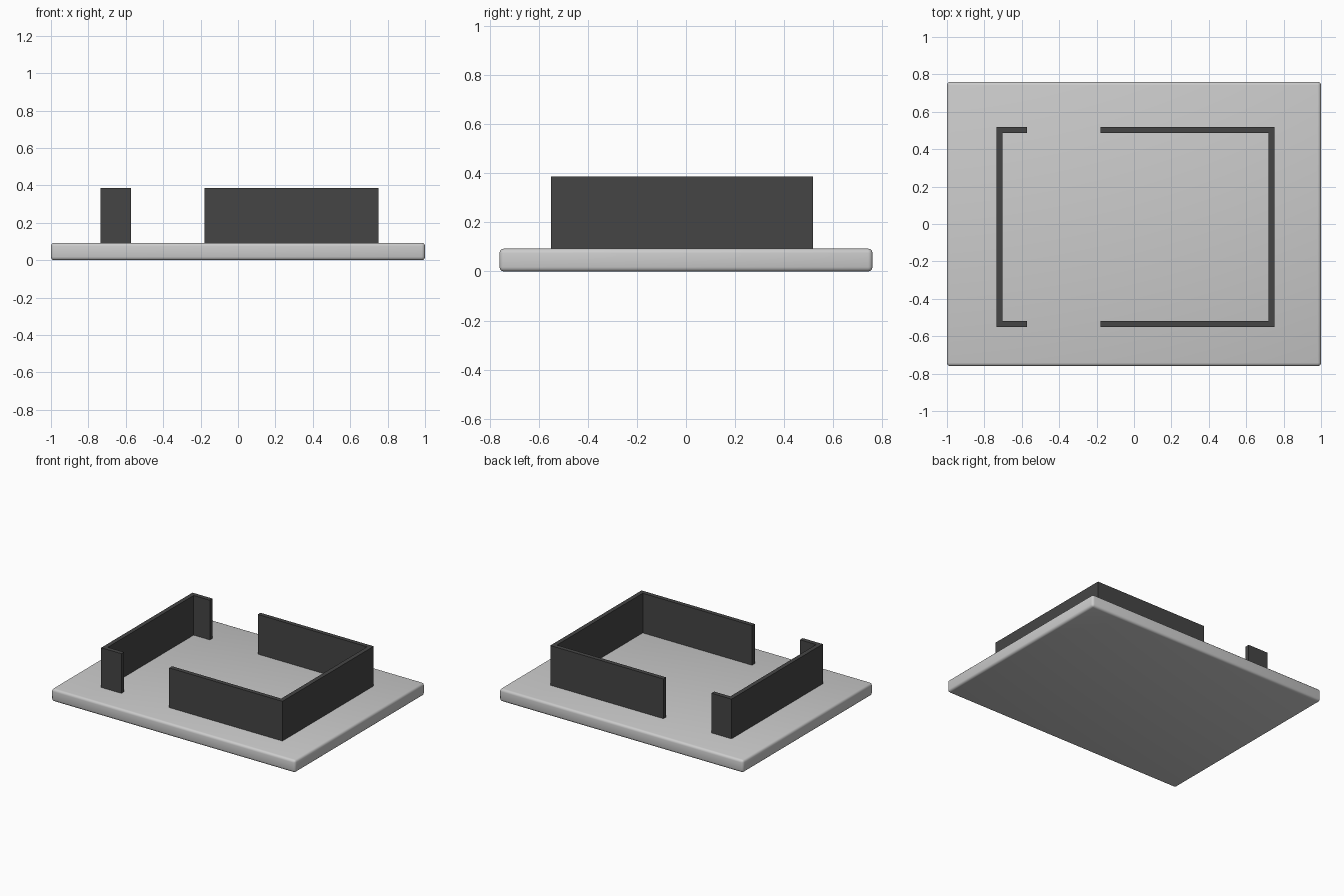
import bpy, bmesh
from math import radians

if "Cube" in bpy.data.objects:
    bpy.data.objects.remove(bpy.data.objects["Cube"])


def activate(ob):
    bpy.ops.object.select_all(action='DESELECT')
    ob.select_set(True)
    bpy.context.view_layer.objects.active = ob


def prism(name, outline, z0, z1):
    """Extrude a counter-clockwise xy outline from z0 to z1."""
    bm = bmesh.new()
    face = bm.faces.new([bm.verts.new((x, y, z0)) for x, y in outline])
    ext = bmesh.ops.extrude_face_region(bm, geom=[face], use_keep_orig=True)
    for v in ext['geom']:
        if isinstance(v, bmesh.types.BMVert):
            v.co.z = z1
    bmesh.ops.recalc_face_normals(bm, faces=bm.faces)
    me = bpy.data.meshes.new(name)
    bm.to_mesh(me)
    bm.free()
    ob = bpy.data.objects.new(name, me)
    bpy.context.collection.objects.link(ob)
    return ob


PLATE_TOP, WALL_TOP, T = 0.093, 0.387, 0.032
Y0, Y1 = -0.551, 0.518

# base plate with softly rounded edges
plate = prism("base_plate", [(-1, -0.76), (1, -0.76), (1, 0.76), (-1, 0.76)], 0, PLATE_TOP)
bevel = plate.modifiers.new("rounded_edges", 'BEVEL')
bevel.width = 0.018
bevel.segments = 3
activate(plate)
bpy.ops.object.modifier_apply(modifier=bevel.name)
bpy.ops.object.shade_smooth_by_angle(angle=radians(40))

dark = bpy.data.materials.new("dark_grey")
dark.diffuse_color = (0.06, 0.06, 0.06, 1)
dark.use_nodes = True
dark.node_tree.nodes["Principled BSDF"].inputs["Base Color"].default_value = dark.diffuse_color


# C-shaped walls: a full end wall with two side returns
def c_wall(name, end_x, tip_x):
    inner = end_x + (T if tip_x > end_x else -T)
    outline = [(end_x, Y0), (tip_x, Y0), (tip_x, Y0 + T), (inner, Y0 + T),
               (inner, Y1 - T), (tip_x, Y1 - T), (tip_x, Y1), (end_x, Y1)]
    wall = prism(name, outline, PLATE_TOP - 0.005, WALL_TOP)
    wall.data.materials.append(dark)


c_wall("left_wall", -0.736, -0.571)
c_wall("right_wall", 0.75, -0.178)
